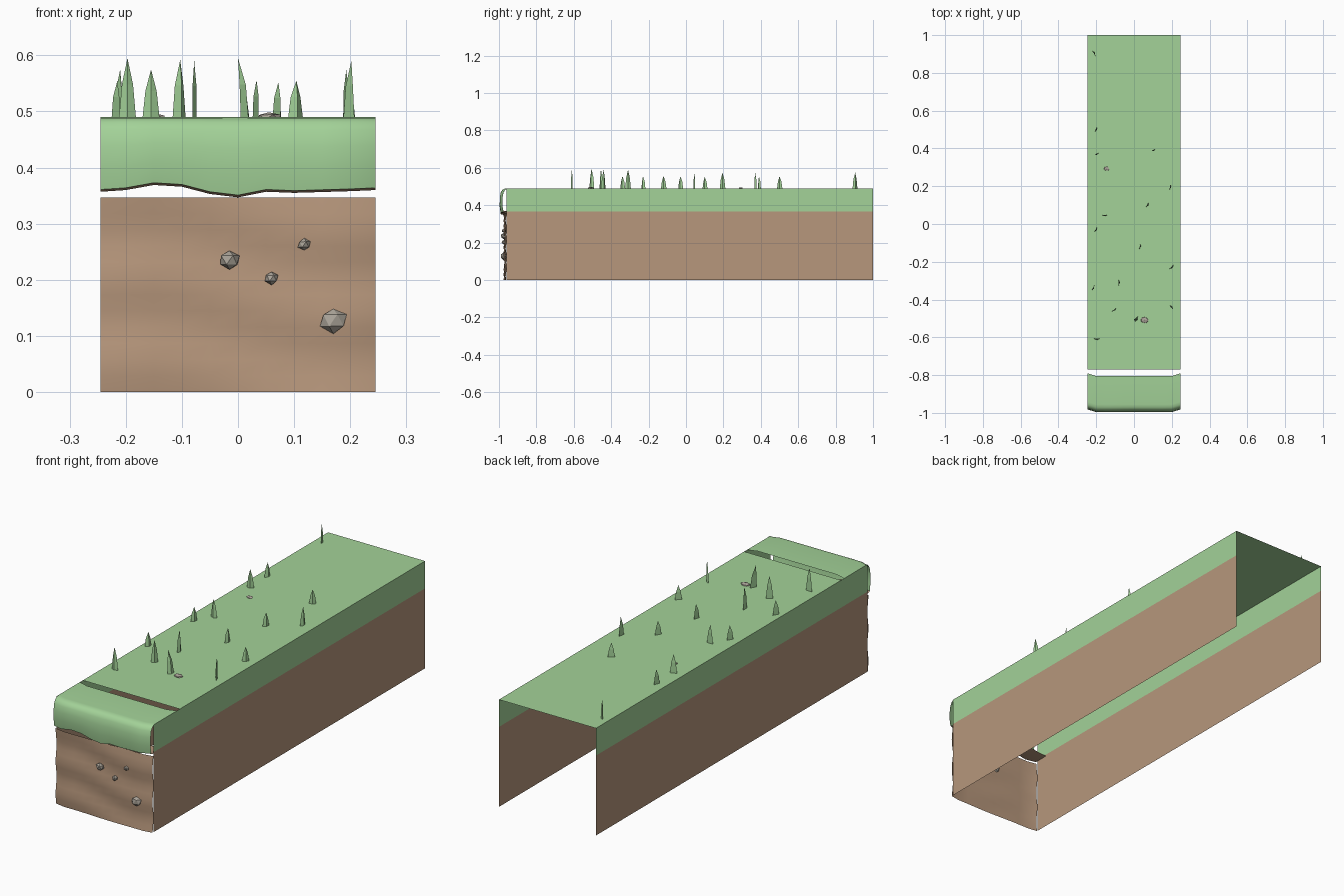
import bpy, bmesh, math, random
from mathutils import Vector

if "Cube" in bpy.data.objects:
    bpy.data.objects.remove(bpy.data.objects["Cube"])

random.seed(4)
W, TOP, SPLIT = 0.245, 0.49, 0.365


def mat(name, rgb):
    m = bpy.data.materials.new(name)
    lin = [((c / 255 + 0.055) / 1.055) ** 2.4 for c in rgb]
    m.diffuse_color = (*lin, 1)
    m.use_nodes = True
    m.node_tree.nodes["Principled BSDF"].inputs["Base Color"].default_value = m.diffuse_color
    return m


GRASS = mat("grass green", (163, 210, 152))
SOIL = mat("soil brown", (183, 151, 124))
STONE = mat("stone grey", (172, 165, 154))


def make(name, verts, faces, mats, smooth=False):
    me = bpy.data.meshes.new(name)
    me.from_pydata(verts, [], faces)
    for m in mats:
        me.materials.append(m)
    ob = bpy.data.objects.new(name, me)
    bpy.context.collection.objects.link(ob)
    if smooth:
        bpy.context.view_layer.objects.active = ob
        ob.select_set(True)
        bpy.ops.object.shade_smooth_by_angle(angle=math.radians(50))
        ob.select_set(False)
    return ob


def sheet(name, rows, mats, smooth=True):
    """Quad sheet through equally long rows of points."""
    n = len(rows[0])
    faces = [(i * n + j, i * n + j + 1, (i + 1) * n + j + 1, (i + 1) * n + j)
             for i in range(len(rows) - 1) for j in range(n - 1)]
    return make(name, [p for r in rows for p in r], faces, mats, smooth)


def lerp_table(x, table):
    for (x0, a), (x1, b) in zip(table, table[1:]):
        if x <= x1:
            return a + (b - a) * (x - x0) / (x1 - x0)
    return table[-1][1]


# Flat ground strip
sheet("grass_top", [[(-W, -0.77, TOP), (W, -0.77, TOP)], [(-W, 1, TOP), (W, 1, TOP)]], [GRASS], False)

# Side walls: soil below, grass band above
for side, s in (("left", -1), ("right", 1)):
    ends = (1, -0.96) if s < 0 else (-0.96, 1)
    wall = sheet(side + "_wall", [[(s * W, y, z) for y in ends] for z in (0, SPLIT, TOP)],
                 [SOIL, GRASS], False)
    for f in wall.data.polygons:
        f.material_index = int(f.center.z > SPLIT)

# Columns shared by the front wall and the lip; outer ends bend back
XS = [-W, -0.2, -0.15, -0.1, -0.05, 0, 0.05, 0.1, 0.15, 0.2, W]


def bend(x):
    return max(0, (abs(x) - 0.2) / 0.045)


# Gently rippled soil face
def wall_y(x, z):
    ripple = 0.004 * math.sin(z * 42 + 0.8 + 1.5 * math.sin(x * 9))
    return -0.971 - ripple + 0.008 * bend(x)


sheet("front_soil", [[(x, wall_y(x, z), z) for x in XS]
                     for z in [0.347 * i / 12 for i in range(13)]], [SOIL])

# Overhanging grass lip with wavy hem and soil underside
HEM = [(-W, .361), (-.2, .364), (-.15, .373), (-.1, .370), (-.05, .357),
       (0, .351), (.05, .361), (.1, .359), (.2, .362), (W, .364)]
PROFILE = [(-.805, 1), (-.955, 1), (-.970, .985), (-.982, .93), (-.990, .82),
           (-.995, .6), (-.996, .3), (-.990, 0)]
rows = []
for y, t in PROFILE:
    rows.append([])
    for x in XS:
        h = lerp_table(x, HEM)
        back = 0.014 * bend(x)
        rows[-1].append((x, y + back, h + (TOP - h) * t))
for y, d in ((-.965, .004), (-.90, .003)):
    rows.append([(x, y, lerp_table(x, HEM) - d) for x in XS])
lip = sheet("grass_lip", rows[::-1], [GRASS, SOIL])
for f in lip.data.polygons:
    f.material_index = int(f.index < 2 * (len(XS) - 1))


# Faceted stones
def stone(name, loc, size):
    bm = bmesh.new()
    bmesh.ops.create_icosphere(bm, subdivisions=1, radius=1)
    for v in bm.verts:
        k = random.uniform(0.88, 1.1)
        v.co = Vector(loc) + Vector([c * s * k for c, s in zip(v.co, size)])
    me = bpy.data.meshes.new(name)
    bm.to_mesh(me)
    bm.free()
    me.materials.append(STONE)
    bpy.context.collection.objects.link(bpy.data.objects.new(name, me))


for i, (x, z, r) in enumerate([(-.015, .235, .02), (.118, .263, .012), (.06, .203, .013), (.17, .128, .025)]):
    stone(f"wall_stone_{i}", (x, -0.974, z), (r, min(r, .016), r * .9))
for i, (x, y, r) in enumerate([(.055, -.508, .024), (-.145, .292, .017)]):
    stone(f"ground_stone_{i}", (x, y, TOP), (r, r * .75, r * .38))


# Grass blades: thin three-sided tapers (x, y, height, turn in degrees, lean)
def blade(name, x, y, h, turn, lean):
    a = math.radians(turn)
    c, s = math.cos(a), math.sin(a)
    verts = []
    for t, w in ((0, .015), (.55, .010)):
        for u, v in ((-w, .003), (w, .003), (0, -.004)):
            verts.append((x + u * c - v * s + lean * t * t, y + u * s + v * c, TOP + h * t))
    verts.append((x + lean, y, TOP + h))
    faces = [(0, 2, 5, 3), (2, 1, 4, 5), (1, 0, 3, 4), (3, 5, 6), (5, 4, 6), (4, 3, 6)]
    make(name, verts, faces, [GRASS])


BLADES = [(-.21, .905, .085, 120, 0), (-.2, .5, .065, 70, 0), (-.197, .37, .085, 20, 0),
          (.104, .39, .065, 30, 0), (.193, .195, .085, 80, 0), (.072, .1, .062, 60, 0),
          (-.155, .045, .085, 0, 0), (-.2, -.03, .065, 60, 0), (.033, -.12, .066, 75, 0),
          (.2, -.23, .065, 45, 0), (-.078, -.31, .1, 90, 0), (-.215, -.34, .065, 60, 0),
          (.2, -.44, .1, 130, .002), (-.103, -.455, .102, 40, 0),
          (.015, -.505, .105, 60, -.015), (-.197, -.61, .105, 0, 0)]
for i, b in enumerate(BLADES):
    blade(f"grass_blade_{i}", *b)
